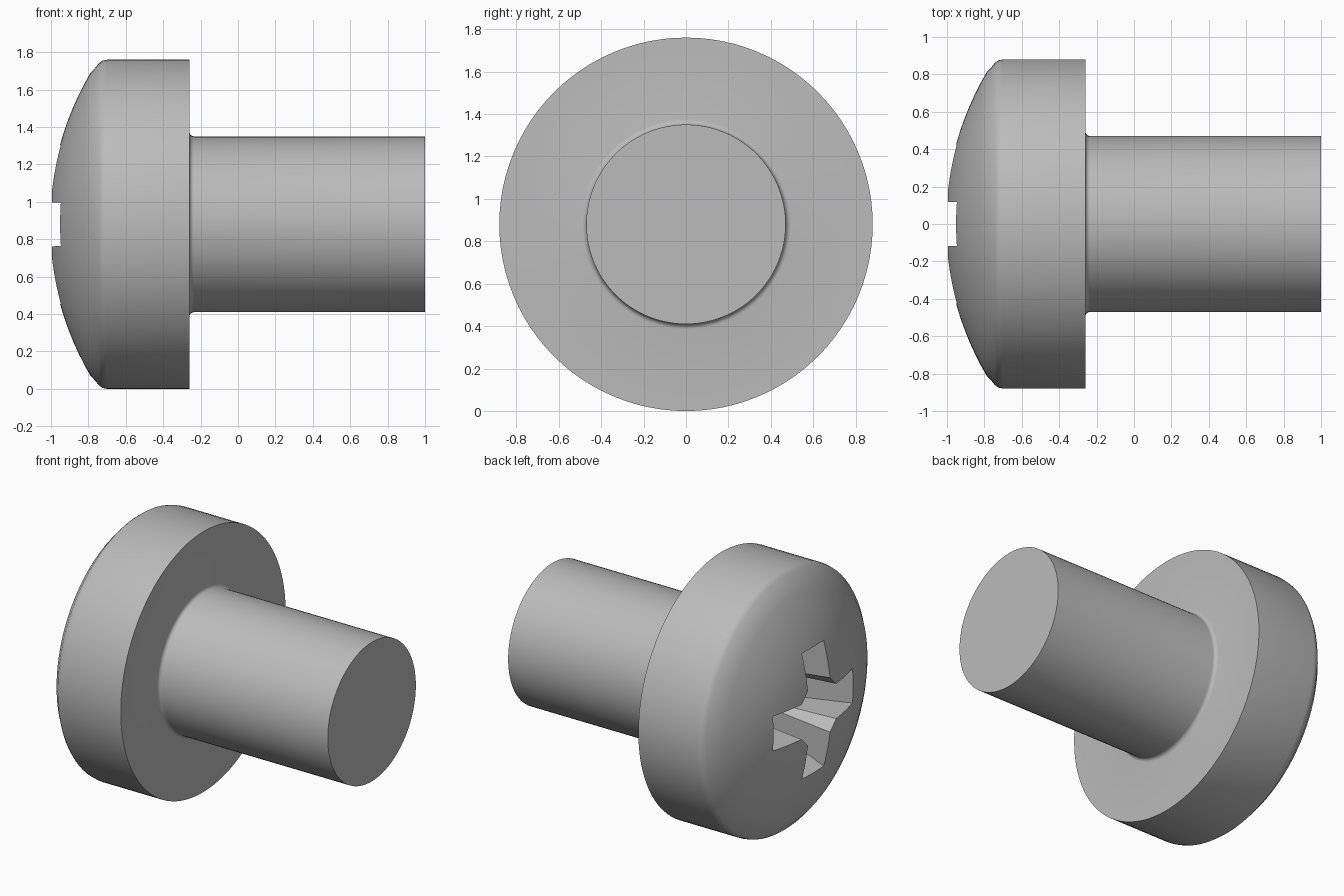
import bpy, bmesh, math
from mathutils import Vector, Matrix

cube = bpy.data.objects.get("Cube")
if cube:
    bpy.data.objects.remove(cube, do_unlink=True)

AXIS_Z = 0.88      # height of the screw axis
HEAD_R = 0.88
SHAFT_R = 0.47
HEAD_BACK = -0.26
APEX = -1.009      # dome apex before the recess is cut
DOME_R = 1.6

steel = bpy.data.materials.new("grey steel")
steel.use_nodes = True
steel.diffuse_color = (0.5, 0.5, 0.5, 1)
steel.node_tree.nodes["Principled BSDF"].inputs["Base Color"].default_value = (0.5, 0.5, 0.5, 1)


def make_object(name, bm):
    bmesh.ops.recalc_face_normals(bm, faces=bm.faces)
    mesh = bpy.data.meshes.new(name)
    bm.to_mesh(mesh)
    bm.free()
    mesh.materials.append(steel)
    obj = bpy.data.objects.new(name, mesh)
    obj.location.z = AXIS_Z
    bpy.context.collection.objects.link(obj)
    return obj


def dome_x(r):
    return APEX + DOME_R - math.sqrt(DOME_R ** 2 - r ** 2)


# Screw profile as (x, radius): dome, rounded rim, head back, fillet, shaft
profile = [(dome_x(r), r) for r in [0.81 * i / 14 for i in range(15)]]
profile += [(-0.765, 0.835), (-0.745, 0.86), (-0.725, 0.875), (-0.7, HEAD_R), (HEAD_BACK, HEAD_R)]
fillet = 0.025
for i in range(6):
    a = math.pi / 2 * i / 5
    profile.append((HEAD_BACK + fillet * (1 - math.cos(a)),
                    SHAFT_R + fillet * (1 - math.sin(a))))
profile += [(1.0, SHAFT_R), (1.0, 0.0)]

bm = bmesh.new()
verts = [bm.verts.new((x, 0, r)) for x, r in profile]
edges = [bm.edges.new(pair) for pair in zip(verts, verts[1:])]
bmesh.ops.spin(bm, geom=verts + edges, cent=(0, 0, 0), axis=(1, 0, 0),
               angle=math.tau, steps=96, use_duplicate=False)
bmesh.ops.remove_doubles(bm, verts=bm.verts, dist=0.0005)
screw = make_object("screw", bm)


# Tapered cross recess with chamfered inner corners
def cross_ring(bm, x, tip, half_width, chamfer):
    arm = [(chamfer, -half_width), (tip, -half_width), (tip, half_width), (chamfer, half_width)]
    ring = []
    for quarter in range(4):
        turn = Matrix.Rotation(quarter * math.pi / 2, 3, 'X')
        ring += [bm.verts.new(turn @ Vector((x, y, z))) for y, z in arm]
    return ring


bm = bmesh.new()
outer = cross_ring(bm, -1.05, 0.465, 0.119, 0.19)
inner = cross_ring(bm, -0.5, 0.245, 0.107, 0.13)
bm.faces.new(outer)
bm.faces.new(inner)
for i in range(len(outer)):
    j = (i + 1) % len(outer)
    bm.faces.new((outer[i], outer[j], inner[j], inner[i]))
cutter = make_object("recess_cutter", bm)
cutter.hide_render = True

cut = screw.modifiers.new("cross recess", 'BOOLEAN')
cut.operation = 'DIFFERENCE'
cut.solver = 'EXACT'
cut.object = cutter
bpy.ops.object.select_all(action='DESELECT')
bpy.context.view_layer.objects.active = screw
screw.select_set(True)
bpy.ops.object.modifier_apply(modifier=cut.name)
bpy.data.objects.remove(cutter, do_unlink=True)

bpy.ops.object.shade_smooth_by_angle(angle=math.radians(30))
